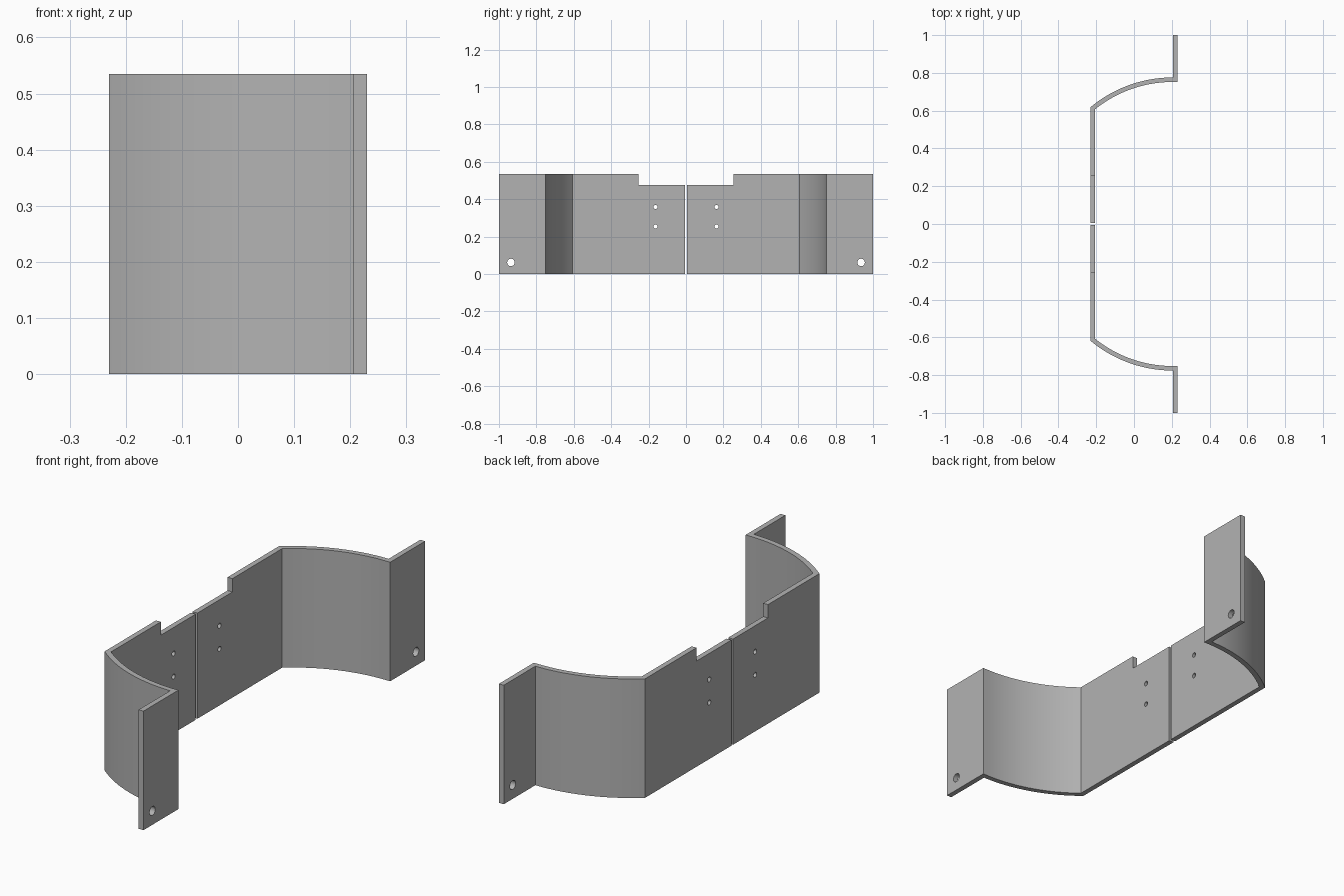
import bpy, bmesh, math
from mathutils import Matrix, Vector

if "Cube" in bpy.data.objects:
    bpy.data.objects.remove(bpy.data.objects["Cube"], do_unlink=True)

HEIGHT, HALF_X, THICK = 0.535, 0.23, 0.024
GAP, END_Y, FLANGE_Y = 0.006, 1.0, 0.752
NOTCH_Y, NOTCH_Z = 0.254, 0.475
RADIUS, STEPS = 0.683, 24

grey = bpy.data.materials.new("plain grey")
grey.use_nodes = True
colour = (0.45, 0.45, 0.45, 1)
grey.diffuse_color = colour
grey.node_tree.nodes["Principled BSDF"].inputs["Base Color"].default_value = colour


def make_object(name, bm):
    bmesh.ops.recalc_face_normals(bm, faces=bm.faces)
    mesh = bpy.data.meshes.new(name)
    bm.to_mesh(mesh)
    bm.free()
    obj = bpy.data.objects.new(name, mesh)
    bpy.context.collection.objects.link(obj)
    return obj


def arc(radius, x_start):
    """Curved wall points from the flange to the plate."""
    cx, cy = HALF_X - THICK, FLANGE_Y + THICK - RADIUS
    sweep = math.asin((cx - x_start) / radius)
    return [(cx - radius * math.sin(sweep * i / STEPS),
             cy + radius * math.cos(sweep * i / STEPS)) for i in range(STEPS + 1)]


def strip_profile():
    inner_x = HALF_X - THICK
    outer = arc(RADIUS, -HALF_X)
    inner = arc(RADIUS - THICK, -inner_x)
    return ([(HALF_X, FLANGE_Y), (HALF_X, END_Y), (inner_x, END_Y)] + outer
            + [(-HALF_X, GAP), (-inner_x, GAP)] + inner[::-1])


def make_cutter(side):
    bm = bmesh.new()
    # Notch in the top edge beside the centre gap
    bmesh.ops.create_cube(bm, size=1, matrix=Matrix.Translation(
        (-HALF_X, 0, NOTCH_Z + 0.1)) @ Matrix.Diagonal((0.2, 2 * NOTCH_Y, 0.2, 1)))
    # Two small plate holes and one larger flange hole
    for x, y, z, r in ((-HALF_X, 0.163, 0.254, 0.011),
                       (-HALF_X, 0.163, 0.358, 0.011),
                       (HALF_X, 0.936, 0.062, 0.02)):
        bmesh.ops.create_cone(bm, cap_ends=True, segments=24, radius1=r, radius2=r, depth=0.2,
                              matrix=Matrix.Translation((x, side * y, z))
                              @ Matrix.Rotation(math.pi / 2, 4, "Y"))
    cutter = make_object("cutter", bm)
    cutter.hide_render = True
    return cutter


def make_bracket(name, side):
    # Bent strip extruded to full height
    bm = bmesh.new()
    face = bm.faces.new([bm.verts.new((x, side * y, 0)) for x, y in strip_profile()])
    top = bmesh.ops.extrude_face_region(bm, geom=[face])["geom"]
    bmesh.ops.translate(bm, vec=Vector((0, 0, HEIGHT)),
                        verts=[v for v in top if isinstance(v, bmesh.types.BMVert)])
    obj = make_object(name, bm)
    obj.data.materials.append(grey)

    # Cut the notch and holes
    cutter = make_cutter(side)
    mod = obj.modifiers.new("cut", "BOOLEAN")
    mod.operation, mod.solver, mod.object = "DIFFERENCE", "EXACT", cutter
    bpy.ops.object.select_all(action="DESELECT")
    obj.select_set(True)
    bpy.context.view_layer.objects.active = obj
    bpy.ops.object.modifier_apply(modifier=mod.name)
    bpy.data.objects.remove(cutter, do_unlink=True)
    bpy.ops.object.shade_smooth_by_angle(angle=math.radians(30))


make_bracket("back_bracket", 1)
make_bracket("front_bracket", -1)
